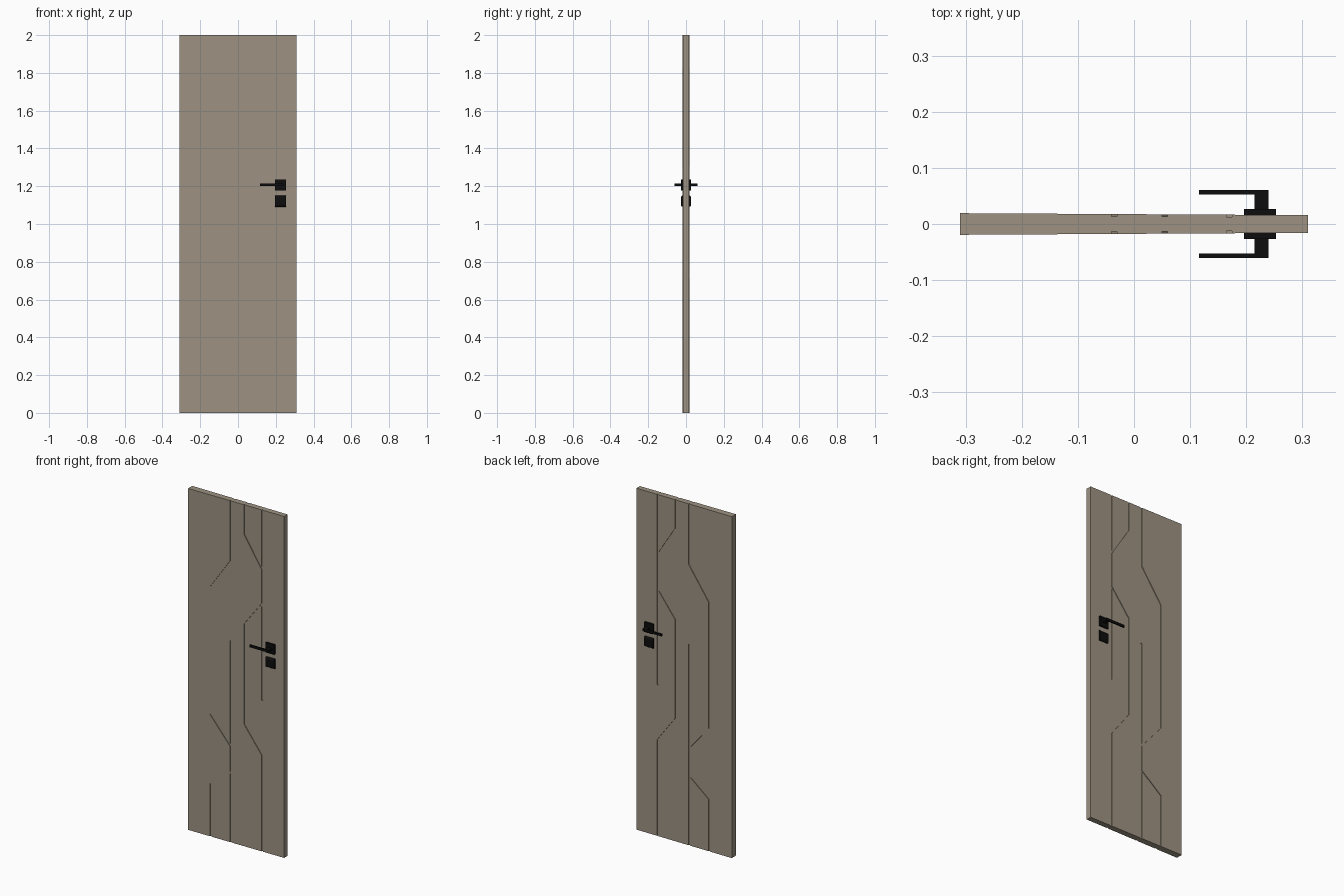
import bpy, bmesh
from mathutils import Vector

if "Cube" in bpy.data.objects:
    bpy.data.objects.remove(bpy.data.objects["Cube"])


def material(name, rgb):
    m = bpy.data.materials.new(name)
    m.diffuse_color = (*rgb, 1)
    m.use_nodes = True
    m.node_tree.nodes["Principled BSDF"].inputs["Base Color"].default_value = m.diffuse_color
    return m


TAUPE = material("taupe wood", (0.34, 0.29, 0.225))
BLACK = material("black metal", (0.004, 0.004, 0.004))


def finish(name, bm, mat):
    bmesh.ops.recalc_face_normals(bm, faces=bm.faces)
    me = bpy.data.meshes.new(name)
    bm.to_mesh(me)
    bm.free()
    me.materials.append(mat)
    ob = bpy.data.objects.new(name, me)
    bpy.context.collection.objects.link(ob)
    return ob


def add_box(bm, x, y, z):
    r = bmesh.ops.create_cube(bm, size=1)
    for v in r["verts"]:
        v.co = Vector([(a + b) / 2 + c * (b - a) for c, (a, b) in zip(v.co, (x, y, z))])
    return r["verts"]


def box(name, x, y, z, mat):
    bm = bmesh.new()
    add_box(bm, x, y, z)
    return finish(name, bm, mat)


def ribbon(name, path, y0, y1, width=0.01):
    """Mitred strip along an x-z path, extruded from y0 to y1."""
    pts = [Vector(p) for p in path]
    left, right = [], []
    for i, p in enumerate(pts):
        dirs = []
        if i > 0:
            dirs.append((p - pts[i - 1]).normalized())
        if i < len(pts) - 1:
            dirs.append((pts[i + 1] - p).normalized())
        n = [Vector((-d.y, d.x)) for d in dirs]
        m = sum(n, Vector((0, 0))).normalized()
        off = m * (width / 2 / m.dot(n[0]))
        left.append(p + off)
        right.append(p - off)
    bm = bmesh.new()
    rings = [[bm.verts.new((p.x, y, p.y)) for p in (l, r) for y in ((y0, y1) if p is l else (y1, y0))]
             for l, r in zip(left, right)]
    for a, b in zip(rings, rings[1:]):
        for k in range(4):
            bm.faces.new((a[k], a[(k + 1) % 4], b[(k + 1) % 4], b[k]))
    bm.faces.new(rings[0])
    bm.faces.new(rings[-1])
    return finish(name, bm, TAUPE)


# door slab with grooves on both faces
T = 0.0175
slab = box("door_slab", (-0.31, 0.31), (-T, T), (0, 2), TAUPE)
L0, L1, R0, R1 = -0.165, -0.035, 0.055, 0.17
paths = [
    [(L1, 2.1), (L1, 1.645), (L0, 1.458), (L0, 0.717), (L1, 0.563)],
    [(L1, 1.18), (L1, -0.1)],
    [(L1, 0.41), (L0, 0.305), (L0, -0.1)],
    [(R0, 2.1), (R0, 1.83), (R1, 1.65)],
    [(R1, 2.1), (R1, 0.885)],
    [(R1, 1.45), (R0, 1.30), (R0, 0.717), (R1, 0.563), (R1, -0.1)],
]
bpy.context.view_layer.objects.active = slab
cutters = []
for i, path in enumerate(paths):
    for s in (-1, 1):
        depth = 0.004 + 0.0001 * i
        c = ribbon("groove_cutter", path, s * (T - depth), s * (T + 0.02))
        c.hide_render = True
        cutters.append(c)
        mod = slab.modifiers.new("groove", "BOOLEAN")
        mod.operation = "DIFFERENCE"
        mod.solver = "EXACT"
        mod.object = c
        bpy.ops.object.modifier_apply(modifier=mod.name)
for c in cutters:
    bpy.data.objects.remove(c)

# slab is slightly thicker on the hinge side
for v in slab.data.vertices:
    v.co.y *= 1 - 0.1 * v.co.x / 0.31

# handle and lock on each face
for s, side in ((-1, "front"), (1, "back")):
    def span(a, b):
        return tuple(sorted((s * a, s * b)))
    box(side + "_handle_plate", (0.196, 0.253), span(0.014, 0.027), (1.178, 1.236), BLACK)
    box(side + "_handle_neck", (0.215, 0.24), span(0.02, 0.061), (1.2, 1.214), BLACK)
    box(side + "_lever", (0.116, 0.239), span(0.053, 0.061), (1.2, 1.214), BLACK)
    lock = box(side + "_lock_plate", (0.196, 0.253), span(0.014, 0.027), (1.091, 1.151), BLACK)
    # rounded upper and lower edges of the lock plate
    bm = bmesh.new()
    bm.from_mesh(lock.data)
    edges = [e for e in bm.edges if all(abs(v.co.y) > 0.02 for v in e.verts)
             and abs(e.verts[0].co.z - e.verts[1].co.z) < 0.001]
    bmesh.ops.bevel(bm, geom=edges, offset=0.011, segments=4, profile=0.5, affect="EDGES")
    bm.to_mesh(lock.data)
    bm.free()
